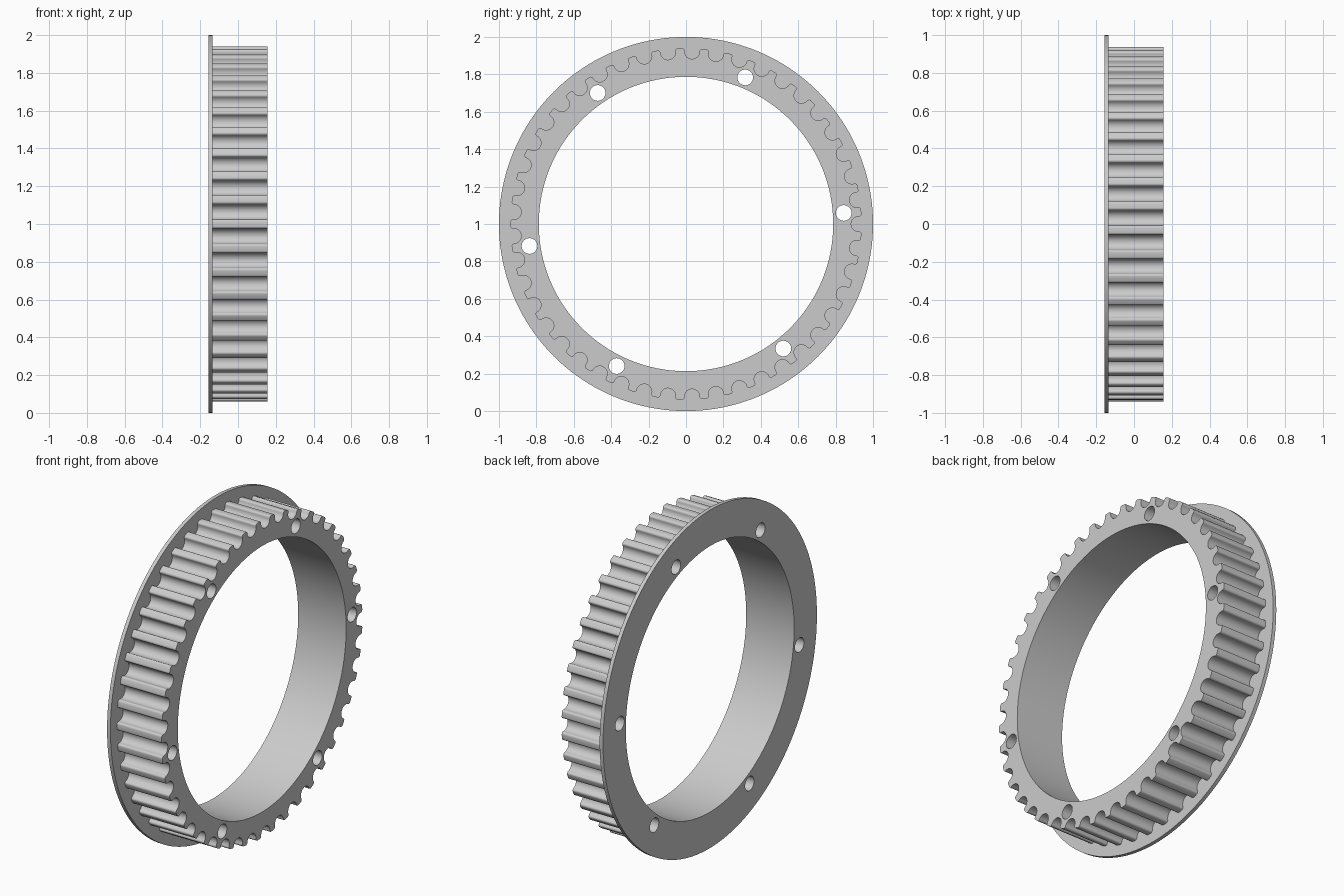
import bpy
import bmesh
from math import sin, cos, pi, radians, tau
from mathutils import Matrix

TEETH = 45
PITCH = tau / TEETH
TIP, GROOVE, FILLET, DEPTH = 0.938, 0.0405, 0.0125, 0.055
BORE, RIM = 0.787, 1.0
BACK, STEP, FACE = -0.157, -0.135, 0.157

cube = bpy.data.objects.get("Cube")
if cube:
    bpy.data.objects.remove(cube)

grey = bpy.data.materials.new("plain grey")
grey.use_nodes = True
grey.diffuse_color = (0.6, 0.6, 0.6, 1)
grey.node_tree.nodes["Principled BSDF"].inputs["Base Color"].default_value = (0.6, 0.6, 0.6, 1)


def circle(radius, count, cx=0.0, cy=0.0):
    return [(cx + radius * cos(tau * i / count), cy + radius * sin(tau * i / count))
            for i in range(count)]


def groove_profile():
    """Round-bottomed groove with filleted lips, as (tangent, radius) pairs."""
    lip = []
    for i in range(6):
        a = pi / 2 * (1 - i / 5)
        lip.append((-(GROOVE + FILLET) + FILLET * cos(a), TIP - FILLET + FILLET * sin(a)))
    centre = TIP - DEPTH + GROOVE
    bowl = [(GROOVE * cos(pi + pi * i / 16), centre + GROOVE * sin(pi + pi * i / 16))
            for i in range(17)]
    return lip + bowl + [(-t, r) for t, r in reversed(lip)]


def toothed_outline():
    points = []
    for k in range(TEETH):
        a = k * PITCH
        points += [(r * cos(a) - t * sin(a), r * sin(a) + t * cos(a))
                   for t, r in groove_profile()]
    return points


def plate(name, loops, x0, x1):
    """Fill the outer loop minus the inner loops and extrude it along x."""
    curve = bpy.data.curves.new(name, "CURVE")
    curve.dimensions = "2D"
    curve.fill_mode = "BOTH"
    curve.extrude = (x1 - x0) / 2
    for loop in loops:
        spline = curve.splines.new("POLY")
        spline.points.add(len(loop) - 1)
        for point, (u, v) in zip(spline.points, loop):
            point.co = (u, v, 0, 1)
        spline.use_cyclic_u = True
    source = bpy.data.objects.new(name + "_outline", curve)
    bpy.context.collection.objects.link(source)
    bpy.context.view_layer.update()
    graph = bpy.context.evaluated_depsgraph_get()
    mesh = bpy.data.meshes.new_from_object(source.evaluated_get(graph))
    bpy.data.objects.remove(source)

    # Outline u, v, depth become y, z, x
    turn = Matrix(((0, 0, 1, (x0 + x1) / 2), (1, 0, 0, 0), (0, 1, 0, 1), (0, 0, 0, 1)))
    bm = bmesh.new()
    bm.from_mesh(mesh)
    bm.transform(turn)
    bmesh.ops.remove_doubles(bm, verts=bm.verts, dist=0.0001)
    bmesh.ops.recalc_face_normals(bm, faces=bm.faces)
    bm.to_mesh(mesh)
    bm.free()
    mesh.materials.clear()
    mesh.materials.append(grey)
    obj = bpy.data.objects.new(name, mesh)
    bpy.context.collection.objects.link(obj)
    bpy.ops.object.select_all(action="DESELECT")
    obj.select_set(True)
    bpy.context.view_layer.objects.active = obj
    bpy.ops.object.shade_smooth_by_angle(angle=radians(35))
    return obj


# Bore and six bolt holes, each hole centred under a tooth
openings = [circle(BORE, 128)]
for k in range(3):
    for tooth in (0.5, 8.5):
        a = tooth * PITCH + k * tau / 3
        openings.append(circle(0.042, 28, 0.845 * cos(a), 0.845 * sin(a)))

plate("toothed_ring", [toothed_outline()] + openings, STEP, FACE)
plate("side_flange", [circle(RIM, 160)] + openings, BACK, STEP)
